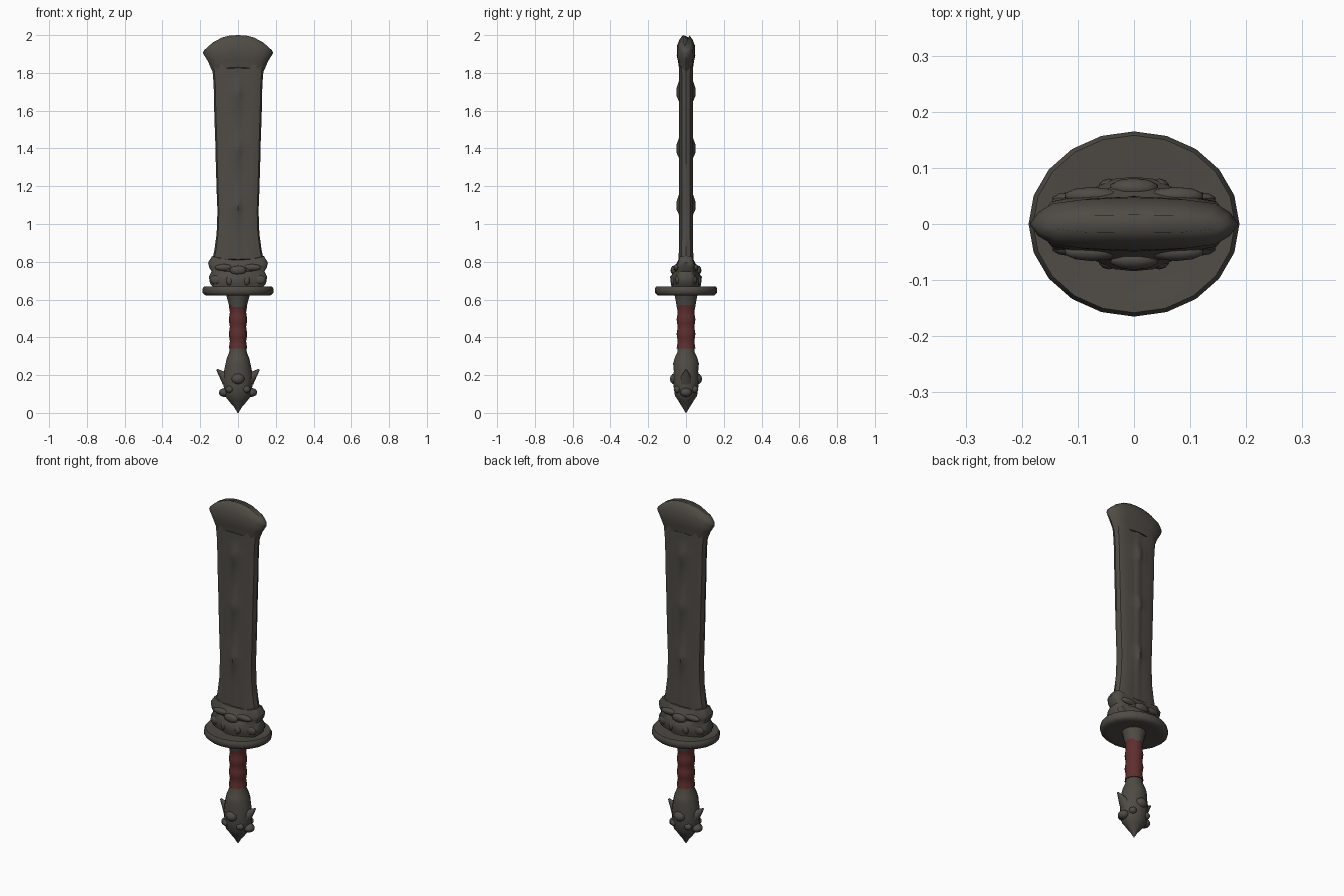
import bpy, bmesh, math
from mathutils import Vector, Matrix

cube = bpy.data.objects.get("Cube")
if cube:
    bpy.data.objects.remove(cube, do_unlink=True)


def material(name, rgb):
    m = bpy.data.materials.new(name)
    m.use_nodes = True
    m.diffuse_color = (*rgb, 1)
    bsdf = m.node_tree.nodes["Principled BSDF"]
    bsdf.inputs["Base Color"].default_value = (*rgb, 1)
    bsdf.inputs["Roughness"].default_value = 0.8
    return m


STONE = material("dark stone grey", (0.078, 0.071, 0.06))
RED = material("dark red wrap", (0.115, 0.027, 0.027))


def finish(name, bm, mat, angle=50):
    bmesh.ops.recalc_face_normals(bm, faces=bm.faces)
    me = bpy.data.meshes.new(name)
    bm.to_mesh(me)
    bm.free()
    me.materials.append(mat)
    ob = bpy.data.objects.new(name, me)
    bpy.context.collection.objects.link(ob)
    bpy.ops.object.select_all(action="DESELECT")
    ob.select_set(True)
    bpy.context.view_layer.objects.active = ob
    bpy.ops.object.shade_smooth_by_angle(angle=math.radians(angle))
    return ob


def oval(n):
    """Round section: unit x, unit y, ridge weight."""
    return [(math.cos(math.tau * i / n), math.sin(math.tau * i / n), 0) for i in range(n)]


def mirrored(quarter):
    """Complete a section from one quarter running from the edge to the middle."""
    half = quarter + [(-u, v, r) for u, v, r in reversed(quarter[:-1])]
    return half + [(-u, -v, -r) for u, v, r in half[1:-1]]


def loft(name, section, rings, mat, angle=50):
    """Each ring: height, half width, half depth, then optional arch and ridge."""
    bm = bmesh.new()
    loops = []
    for ring in rings:
        z, w, t, arch, ridge = (tuple(ring) + (0, 0))[:5]
        loops.append([bm.verts.new((u * w, v * t + r * ridge, z + arch * (1 - abs(u) ** 2.5)))
                      for u, v, r in section])
    n = len(section)
    for a, b in zip(loops, loops[1:]):
        for i in range(n):
            j = (i + 1) % n
            bm.faces.new((a[i], a[j], b[j], b[i]))
    bm.faces.new(loops[0])
    bm.faces.new(loops[-1])
    return finish(name, bm, mat, angle)


def lump(name, centre, size):
    bm = bmesh.new()
    bmesh.ops.create_icosphere(bm, subdivisions=2, radius=1)
    bm.transform(Matrix.Translation(centre) @ Matrix.Diagonal((*size, 1)))
    return finish(name, bm, STONE)


def spike(name, base, tip, radius):
    base, tip = Vector(base), Vector(tip)
    axis = tip - base
    bm = bmesh.new()
    bmesh.ops.create_cone(bm, cap_ends=True, segments=8, radius1=radius,
                          radius2=radius * 0.12, depth=axis.length)
    turn = axis.to_track_quat("Z", "Y").to_matrix().to_4x4()
    bm.transform(Matrix.Translation((base + tip) / 2) @ turn)
    return finish(name, bm, STONE, 60)


# Blade: bevelled edges, flat cheeks and a knotted spine
blade_section = mirrored([(1, 0, 0), (0.93, 0.55, 0), (0.62, 0.9, 0),
                          (0.3, 0.8, 0), (0.12, 0.85, 0.6), (0, 0.9, 1)])
blade = [(0.66, 0.12, 0.045), (0.80, 0.137, 0.044), (0.87, 0.124, 0.042), (0.95, 0.113, 0.04)]
for knot in (1.1, 1.4, 1.7):
    w = 0.108 + 0.03 * (knot - 1.05)
    blade += [(knot - 0.05, w, 0.04, 0, 0.002), (knot - 0.02, w, 0.04, 0, 0.015),
              (knot + 0.02, w + 0.001, 0.04, 0, 0.014), (knot + 0.06, w + 0.003, 0.04)]
blade += [(1.80, 0.134, 0.041), (1.86, 0.14, 0.041)]
loft("blade", blade_section, blade, STONE, 40)

# Flared, arched blade head
head_section = mirrored([(1, 0, 0), (0.92, 0.45, 0), (0.78, 0.78, 0),
                         (0.5, 0.92, 0), (0.25, 0.97, 0), (0, 1, 0)])
loft("blade_head", head_section, [
    (1.80, 0.132, 0.038, 0.03), (1.835, 0.148, 0.043, 0.03), (1.86, 0.158, 0.049, 0.03),
    (1.905, 0.186, 0.047, 0.04), (1.918, 0.181, 0.034, 0.06), (1.93, 0.168, 0.016, 0.07)],
    STONE, 60)

# Knobbly collar hugging the blade root
collar_section = mirrored([(1, 0, 0), (1, 0.55, 0), (0.93, 0.9, 0), (0.7, 1, 0.1),
                           (0.45, 1, 0.45), (0.22, 1, 0.9), (0, 1, 1)])
loft("collar", collar_section, [
    (0.66, 0.125, 0.045, 0, 0.03), (0.685, 0.148, 0.048, 0, 0.032),
    (0.72, 0.154, 0.05, 0, 0.034), (0.748, 0.14, 0.043, 0, 0.018),
    (0.77, 0.152, 0.046, -0.01, 0.024), (0.795, 0.159, 0.044, -0.015, 0.012),
    (0.83, 0.137, 0.038, -0.02, 0.003)], STONE, 45)
for face, y in (("front", -1), ("back", 1)):
    lump(face + "_collar_boss", (0, y * 0.064, 0.755), (0.045, 0.018, 0.025))
    for side, s in (("left", 1), ("right", -1)):
        lump(f"{face}_{side}_collar_brow", (s * 0.075, y * 0.05, 0.77), (0.05, 0.016, 0.018))
        lump(f"{face}_{side}_collar_tooth", (s * 0.045, y * 0.066, 0.7), (0.018, 0.015, 0.026))
        lump(f"{face}_{side}_collar_knuckle", (s * 0.115, y * 0.043, 0.705), (0.032, 0.014, 0.026))

# Oval guard with a rounded rim
loft("guard", oval(20), [
    (0.632, 0.06, 0.06), (0.622, 0.14, 0.125), (0.622, 0.172, 0.151), (0.634, 0.187, 0.163),
    (0.656, 0.188, 0.165), (0.67, 0.18, 0.158), (0.668, 0.15, 0.13), (0.66, 0.08, 0.06)], STONE)

# Handle: stone neck above a rippled wrap
loft("neck", oval(14), [(0.56, 0.046, 0.05), (0.59, 0.053, 0.055),
                        (0.615, 0.06, 0.06), (0.64, 0.068, 0.066)], STONE)
wrap = []
for i in range(13):
    swell = 0.003 * math.cos(i * math.pi / 2)
    wrap.append((0.34 + i * 0.0192, 0.046 + swell, 0.048 + swell))
loft("grip_wrap", oval(14), wrap, RED)

# Pommel: bulb ending in a point, studded with thorns and knobs
loft("pommel", oval(14), [
    (0, 0.002, 0.002), (0.03, 0.02, 0.02), (0.045, 0.034, 0.03), (0.065, 0.05, 0.042),
    (0.09, 0.07, 0.06), (0.13, 0.075, 0.066), (0.18, 0.078, 0.072), (0.22, 0.074, 0.066),
    (0.26, 0.066, 0.07), (0.29, 0.059, 0.062), (0.32, 0.047, 0.047), (0.345, 0.044, 0.045)],
    STONE)
for side, s in (("left", 1), ("right", -1)):
    spike(side + "_pommel_thorn", (s * 0.055, 0, 0.175), (s * 0.112, 0, 0.23), 0.036)
    lump(side + "_pommel_knob", (s * 0.072, 0, 0.108), (0.03, 0.032, 0.024))
for face, y in (("front", -1), ("back", 1)):
    lump(face + "_pommel_knob", (0, y * 0.058, 0.18), (0.036, 0.028, 0.03))
    for side, s in (("left", 1), ("right", -1)):
        lump(f"{face}_{side}_pommel_stud", (s * 0.045, y * 0.045, 0.125), (0.022, 0.02, 0.02))
